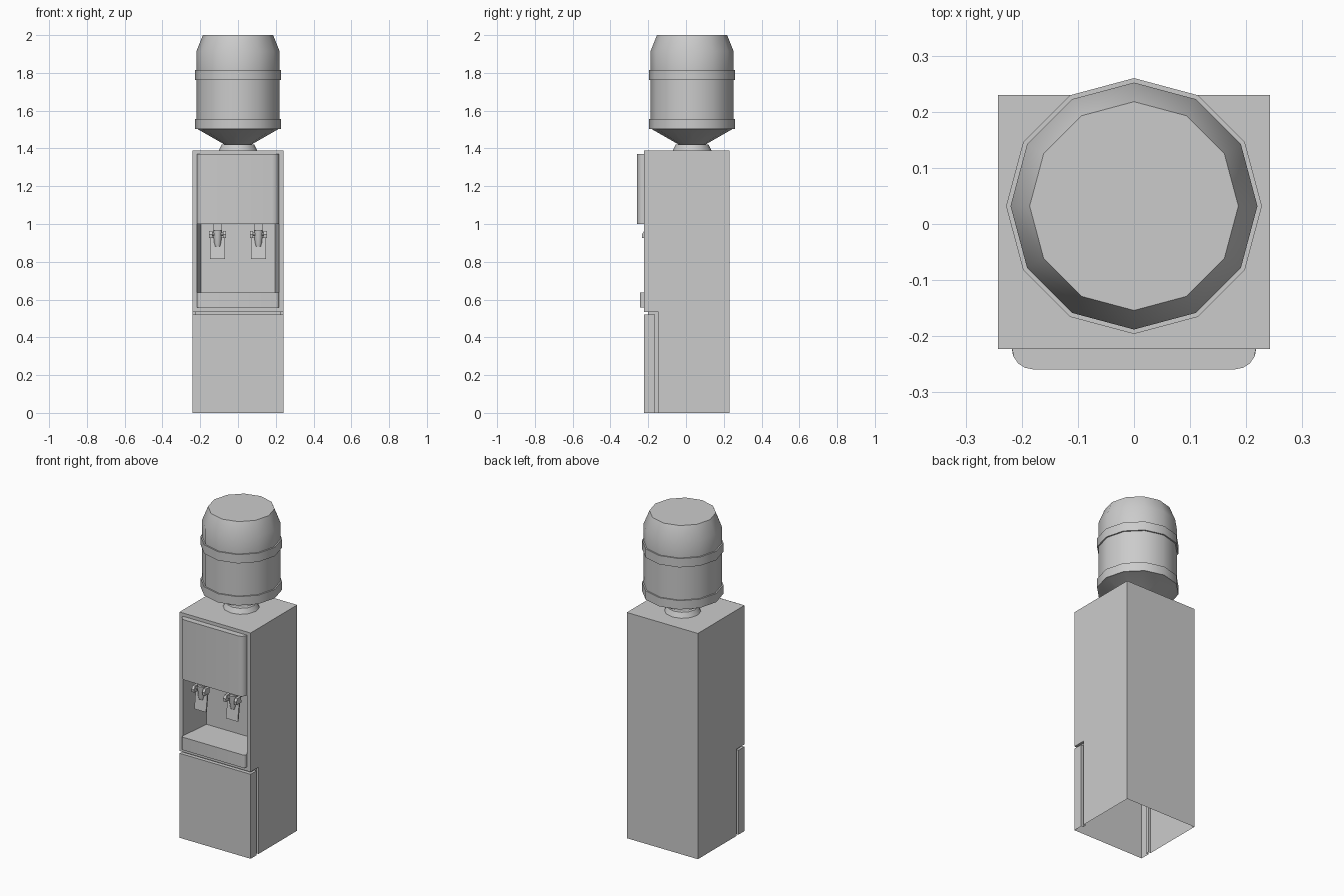
import bpy, bmesh, math
from mathutils import Vector

if "Cube" in bpy.data.objects:
    bpy.data.objects.remove(bpy.data.objects["Cube"])


def finish(bm, name, smooth=None):
    bmesh.ops.recalc_face_normals(bm, faces=bm.faces[:])
    me = bpy.data.meshes.new(name)
    bm.to_mesh(me)
    bm.free()
    ob = bpy.data.objects.new(name, me)
    bpy.context.collection.objects.link(ob)
    if smooth:
        select(ob)
        bpy.ops.object.shade_smooth_by_angle(angle=math.radians(smooth))
    return ob


def select(ob):
    bpy.ops.object.select_all(action='DESELECT')
    ob.select_set(True)
    bpy.context.view_layer.objects.active = ob


def prism(name, pts, axis, a, b, smooth=None):
    """Extrude a 2D outline along an axis from a to b."""
    place = {'x': lambda p, t: (t, p[0], p[1]),
             'y': lambda p, t: (p[0], t, p[1]),
             'z': lambda p, t: (p[0], p[1], t)}[axis]
    bm = bmesh.new()
    lo = [bm.verts.new(place(p, a)) for p in pts]
    hi = [bm.verts.new(place(p, b)) for p in pts]
    bm.faces.new(lo)
    bm.faces.new(hi)
    n = len(pts)
    for i in range(n):
        j = (i + 1) % n
        bm.faces.new((lo[i], lo[j], hi[j], hi[i]))
    return finish(bm, name, smooth)


def box(name, x0, x1, y0, y1, z0, z1):
    return prism(name, [(x0, y0), (x1, y0), (x1, y1), (x0, y1)], 'z', z0, z1)


def lathe(name, profile, x, y, sides, smooth=35):
    """Capped stack of rings from (radius, z) pairs."""
    bm = bmesh.new()
    rings = [[bm.verts.new((x + r * math.cos(2 * math.pi * i / sides),
                            y + r * math.sin(2 * math.pi * i / sides), z))
              for i in range(sides)] for r, z in profile]
    for p, q in zip(rings, rings[1:]):
        for i in range(sides):
            j = (i + 1) % sides
            bm.faces.new((p[i], p[j], q[j], q[i]))
    bm.faces.new(rings[0])
    bm.faces.new(rings[-1])
    return finish(bm, name, smooth)


def cut(ob, cutter):
    mod = ob.modifiers.new("cut", 'BOOLEAN')
    mod.operation = 'DIFFERENCE'
    mod.solver = 'EXACT'
    mod.object = cutter
    select(ob)
    bpy.ops.object.modifier_apply(modifier=mod.name)
    bpy.data.objects.remove(cutter)


def rounded_front(w, back, front, rx, ry):
    """Plan outline with rounded front corners."""
    right = [(w - rx + rx * math.sin(t), front + ry - ry * math.cos(t))
             for t in (i * math.pi / 8 for i in range(5))]
    return ([(-w, back)] + [(-x, y) for x, y in reversed(right)]
            + right + [(w, back)])


# Cabinet shell with dispensing niche and door grooves, open underneath
cabinet = box("cabinet", -0.242, 0.242, -0.223, 0.23, 0, 1.39)
cut(cabinet, prism("niche_cutter", [(-0.225, -0.3), (0.225, -0.3),
                                    (0.197, -0.025), (-0.197, -0.025)], 'z', 0.635, 1.0))
cut(cabinet, box("front_groove_cutter", -0.3, 0.3, -0.3, -0.2, 0.52, 0.534))
groove = [(-0.3, 0.52), (-0.165, 0.52), (-0.165, -0.1),
          (-0.145, -0.1), (-0.145, 0.534), (-0.3, 0.534)]
for s in (-1, 1):
    cut(cabinet, prism("side_groove_cutter", groove, 'x', s * 0.227, s * 0.3))
bm = bmesh.new()
bm.from_mesh(cabinet.data)
under = [f for f in bm.faces if all(abs(v.co.z) < 1e-4 for v in f.verts)]
bmesh.ops.delete(bm, geom=under, context='FACES')
bm.to_mesh(cabinet.data)
bm.free()

# Raised upper panel and drip tray lip
prism("upper_panel", rounded_front(0.217, -0.222, -0.259, 0.037, 0.035), 'z', 1.0, 1.37, 35)
prism("drip_tray_lip", rounded_front(0.217, -0.222, -0.244, 0.015, 0.018), 'z', 0.558, 0.637, 35)

# Two taps: arm from the niche ceiling, tapered spout, paddle lever
for side, c in (("left", -0.108), ("right", 0.108)):
    box(side + "_tap_arm", c - 0.023, c + 0.023, -0.205, -0.15, 0.94, 1.0)
    lathe(side + "_tap_spout", [(0.014, 0.88), (0.019, 0.9), (0.024, 0.965)], c, -0.2, 10, 40)
    prism(side + "_tap_paddle", [(-0.2, 0.93), (-0.214, 0.815), (-0.206, 0.815),
                                 (-0.19, 0.93)], 'x', c - 0.04, c + 0.04)
    for s in (-1, 1):
        x0, x1 = sorted((c + s * 0.028, c + s * 0.045))
        prism(side + "_tap_lever_ear", [(-0.232, 0.925), (-0.234, 0.945), (-0.222, 0.962),
                                        (-0.19, 0.962), (-0.185, 0.925)], 'x', x0, x1)
    pin = [(-0.205 + 0.009 * math.cos(i * math.pi / 4),
            0.945 + 0.009 * math.sin(i * math.pi / 4)) for i in range(8)]
    prism(side + "_tap_pin", pin, 'x', c - 0.03, c + 0.03)

# Bottle collar and inverted twelve-sided bottle with two raised bands
lathe("bottle_collar", [(0.102, 1.39), (0.087, 1.42)], 0, 0.032, 12)
lathe("water_bottle", [(0.068, 1.419), (0.215, 1.503), (0.228, 1.503), (0.228, 1.557),
                       (0.22, 1.557), (0.22, 1.762), (0.228, 1.762), (0.228, 1.816),
                       (0.22, 1.816), (0.22, 1.915), (0.186, 2.0)], 0, 0.032, 12)
